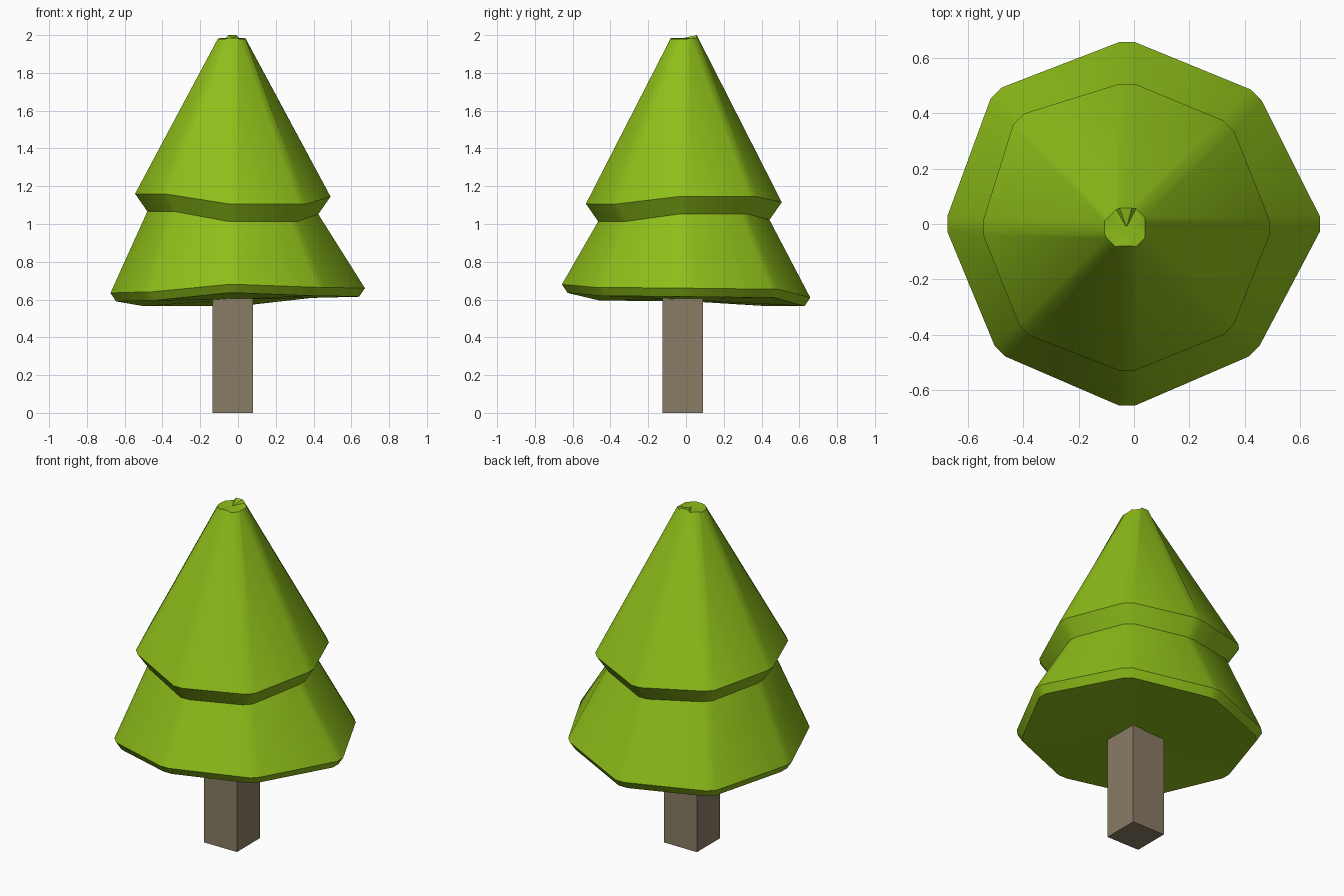
import bpy, bmesh
from math import cos, sin, pi, radians

if "Cube" in bpy.data.objects:
    bpy.data.objects.remove(bpy.data.objects["Cube"])


def material(name, color):
    m = bpy.data.materials.new(name)
    m.diffuse_color = (*color, 1)
    m.use_nodes = True
    m.node_tree.nodes["Principled BSDF"].inputs["Base Color"].default_value = m.diffuse_color
    return m


def finish(name, bm, mat, smooth=False):
    bmesh.ops.recalc_face_normals(bm, faces=bm.faces)
    me = bpy.data.meshes.new(name)
    bm.to_mesh(me)
    bm.free()
    ob = bpy.data.objects.new(name, me)
    bpy.context.collection.objects.link(ob)
    me.materials.append(mat)
    if smooth:
        bpy.ops.object.select_all(action='DESELECT')
        ob.select_set(True)
        bpy.context.view_layer.objects.active = ob
        bpy.ops.object.shade_smooth_by_angle(angle=radians(30))
    return ob


def ring(bm, cx, cy, radii, heights, half):
    """Octagon with chamfered corners; one radius and height per corner."""
    verts = []
    for i, (r, z) in enumerate(zip(radii, heights)):
        a = i * pi / 4
        for s in (-half, half):
            verts.append(bm.verts.new((cx + r * cos(a) - s * sin(a),
                                       cy + r * sin(a) + s * cos(a), z)))
    return verts


# Foliage: two uneven tiers, corners run counter-clockwise from +x
skirt_r = [.697, .66, .658, .67, .65, .65, .657, .65]
skirt_z = [.66, .655, .61, .61, .635, .64, .68, .665]
tier_r = [.515, .52, .52, .555, .52, .525, .517, .52]
tier_z = [1.145, 1.145, 1.115, 1.145, 1.16, 1.158, 1.107, 1.107]
tip_r = [.07, .075, .07, .07, .077, .075, .067, .075]
tip_z = [1.98, 1.985, 2.0, 1.985, 1.98, 1.98, 1.985, 1.98]

bm = bmesh.new()
rings = [
    ring(bm, -.025, 0, [r - .03 for r in skirt_r], [z - .045 for z in skirt_z], .028),
    ring(bm, -.025, 0, skirt_r, skirt_z, .028),
    ring(bm, -.025, -.013, [r - .065 for r in tier_r], [z - .093 for z in tier_z], .028),
    ring(bm, -.025, -.013, tier_r, tier_z, .028),
    ring(bm, -.03, -.013, tip_r, tip_z, .022),
]
for lo, hi in zip(rings, rings[1:]):
    for i in range(16):
        j = (i + 1) % 16
        bm.faces.new((lo[i], lo[j], hi[j], hi[i]))
# Underside and tip caps
for loop, z in ((rings[0], .6), (rings[-1], 1.985)):
    c = bm.verts.new((-.027, -.013, z))
    for i in range(16):
        bm.faces.new((loop[i], loop[(i + 1) % 16], c))
finish("foliage", bm, material("leaf_green", (.27, .51, .01)), True)

# Trunk: square post running slightly into the foliage
bm = bmesh.new()
bmesh.ops.create_cube(bm, size=1)
for v in bm.verts:
    v.co = (v.co.x * .215 - .027, v.co.y * .215 - .018, (v.co.z + .5) * .63)
finish("trunk", bm, material("bark", (.25, .2, .13)))
